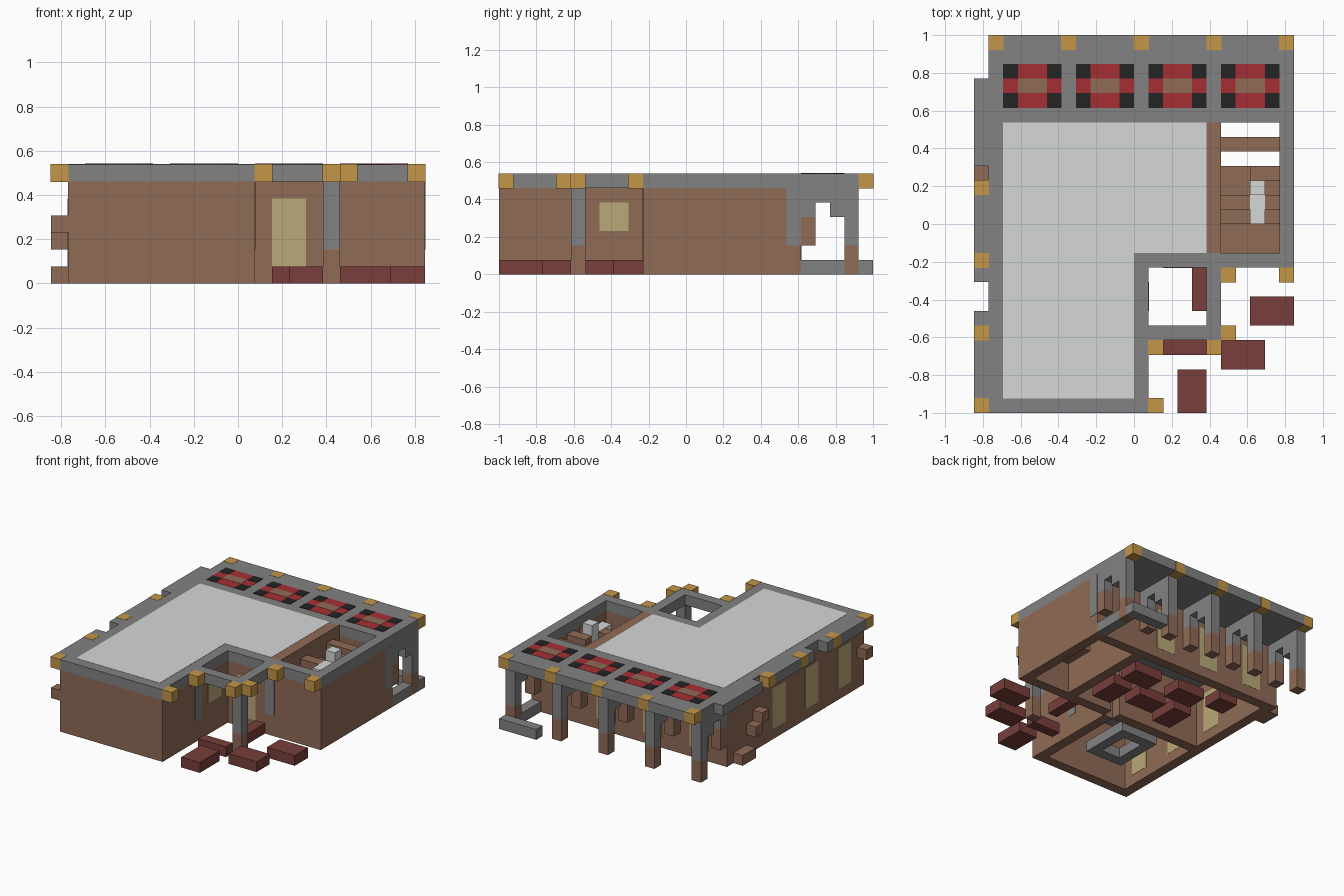
import bpy
from mathutils import Vector

old = bpy.data.objects.get("Cube")
if old:
    bpy.data.objects.remove(old, do_unlink=True)

UNIT = 2 / 26                      # one building block
ORIGIN = Vector((-11, -13, 0))     # grid corner, in blocks
THIN = 0.02                        # plate thickness, in blocks


def material(name, hex_code):
    def linear(text):
        c = int(text, 16) / 255
        return c / 12.92 if c < 0.04045 else ((c + 0.055) / 1.055) ** 2.4
    colour = [linear(hex_code[n:n + 2]) for n in (0, 2, 4)] + [1]
    mat = bpy.data.materials.new(name)
    mat.use_nodes = True
    mat.diffuse_color = colour
    mat.node_tree.nodes["Principled BSDF"].inputs["Base Color"].default_value = colour
    return mat


grey = material("grey_concrete", "828282")
pale = material("pale_panel", "D5D8D6")
brown = material("brown_wall", "906B56")
amber = material("amber_beam_end", "C49648")
maroon = material("maroon_paving", "783F3B")
red = material("red_paint", "A62F33")
black = material("black_paint", "242424")
olive = material("olive_glass", "BAAA79")


def box(name, mat, low, high):
    """Box between two grid corners."""
    a, b = Vector(low), Vector(high)
    corners = [(x, y, z) for x in (a.x, b.x) for y in (a.y, b.y) for z in (a.z, b.z)]
    faces = [(0, 1, 3, 2), (4, 6, 7, 5), (0, 4, 5, 1), (2, 3, 7, 6), (0, 2, 6, 4), (1, 5, 7, 3)]
    mesh = bpy.data.meshes.new(name)
    mesh.from_pydata([(Vector(c) + ORIGIN) * UNIT for c in corners], [], faces)
    mesh.materials.append(mat)
    obj = bpy.data.objects.new(name, mesh)
    bpy.context.collection.objects.link(obj)
    return obj


def slab(name, mat, x0, y0, x1, y1, bottom, top):
    return box(name, mat, (x0, y0, bottom), (x1, y1, top))


WALL_TOP, ROOF_TOP = 6, 7


def wall(name, x0, y0, x1, y1, top=WALL_TOP):
    return slab(name, brown, x0, y0, x1, y1, 0, top)


def roof(name, x0, y0, x1, y1):
    return slab(name, grey, x0, y0, x1, y1, WALL_TOP, ROOF_TOP)


def paint(name, mat, x0, y0, x1, y1, layer=1):
    return slab(name, mat, x0, y0, x1, y1, ROOF_TOP, ROOF_TOP + THIN * layer)


# Walls
wall("front_wall", 1, 0, 12, 1)
wall("left_wing_inner_wall", 11, 1, 12, 10)
wall("porch_back_wall", 12, 10, 22, 11)
wall("side_wall", 21, 11, 22, 21)
wall("back_wall", 1, 20, 21, 21)
wall("long_wall", 1, 1, 2, 20)
wall("stair_partition", 16, 11, 17, 20, ROOF_TOP)
wall("room_partition", 2, 10, 11, 11)

# Roof slabs and overhang
roof("back_roof", 1, 20, 22, 26)
roof("wing_roof", 1, 0, 12, 20)
roof("middle_roof", 12, 10, 16, 20)
roof("stair_front_edge", 16, 10, 22, 11)
roof("stair_side_edge", 21, 11, 22, 20)
roof("porch_side_beam", 16, 6, 17, 10)
roof("porch_front_beam", 12, 5, 17, 6)
for start, end in ((0, 7), (9, 16), (17, 23)):
    roof("overhang", 0, start, 1, end)

# Pale roof panel
paint("pale_panel_wing", pale, 2, 1, 11, 20)
paint("pale_panel_middle", pale, 11, 11, 16, 20)

# Painted roof bays
for bay in range(4):
    x, y = 2 + 5 * bay, 21
    paint("bay_red", red, x, y, x + 4, y + 3)
    paint("bay_centre", brown, x + 1, y + 1, x + 3, y + 2, 2)
    for dx in (0, 3):
        for dy in (0, 2):
            paint("bay_corner", black, x + dx, y + dy, x + dx + 1, y + dy + 1, 2)

# Beam ends
ends = [(0, y) for y in range(0, 20, 5)] + [(x, 25) for x in range(1, 26, 5)]
ends += [(12, 0), (12, 4), (16, 4), (17, 5), (17, 9), (21, 9)]
for x, y in ends:
    slab("beam_end", amber, x - THIN, y - THIN, x + 1 + THIN, y + 1 + THIN,
         WALL_TOP - THIN, ROOF_TOP + THIN)


def post(x, y):
    slab("post_base", brown, x, y, x + 1, y + 1, 0, 2)
    slab("post_shaft", grey, x, y, x + 1, y + 1, 2, WALL_TOP)


# Porch post and back arcade with stepped brackets
post(16, 5)
for x in range(1, 26, 5):
    post(x, 24)
    slab("bracket_outer", grey, x, 23, x + 1, 24, 4, WALL_TOP)
    slab("bracket_middle", grey, x, 22, x + 1, 23, 5, WALL_TOP)
    slab("bracket_inner", grey, x, 21, x + 1, 22, 4, WALL_TOP)
    slab("bracket_foot", brown, x, 21, x + 1, 22, 2, 4)
    slab("back_pilaster", grey, x, 21, x + 1, 21 + THIN, 2, WALL_TOP)

# Low kerb at the arcade corner
slab("kerb_side", grey, 21, 21, 22, 24, 0, 1)
slab("kerb_back", grey, 18, 25, 22, 26, 0, 1)

# Painted pilasters
slab("side_pilaster", grey, 22, 20, 22 + THIN, 21, 2, WALL_TOP)
slab("wing_pilaster", grey, 12, 5, 12 + THIN, 6, 2, WALL_TOP)
slab("porch_pilaster", grey, 16, 10 - THIN, 17, 10, 2, WALL_TOP)

# Door and windows
slab("door", olive, 13, 10 - THIN, 15, 10, 1, 5)
slab("porch_window", olive, 12, 7, 12 + THIN, 9, 3, 5)
for y in (2, 7, 12):
    slab("tall_window", olive, 1 - THIN, y, 1, y + 2, 1, 5)
    slab("tall_window_inside", olive, 2, y, 2 + THIN, y + 2, 1, 5)
for x in (3, 8, 13):
    slab("back_window", olive, x, 21, x + 2, 21 + THIN, 1, 5)

# Blocks on the long wall
slab("wall_block_front", brown, 0, 0, 1, 1, 3, 4)
slab("wall_block_back", brown, 0, 16, 1, 17, 3, 4)
slab("wall_block_low", brown, 0, 17, 1, 18, 2, 3)
slab("wall_step", brown, 0, 18, 1, 20, 0, 1)

# Open stair room
slab("landing", brown, 17, 11, 21, 13, 3, 4)
for n in range(2):
    slab("stair", brown, 17, 13 + n, 21, 14 + n, 3 + n, 5 + n)
slab("upper_landing", brown, 17, 15, 19, 17, 4, 5)
slab("stair_turn", brown, 19, 15, 21, 16, 4, 5)
slab("stair_end", brown, 19, 16, 21, 17, 5, 6)
slab("cross_beam", brown, 17, 18, 21, 19, 5, 6)
slab("rail_low", pale, 19, 13, 20, 15, 3, 6 + THIN)
slab("rail_high", pale, 19, 15, 20, 16, 3, ROOF_TOP)

# Paving stones outside and in the main room
stones = ((15, 7, 16, 10), (13, 4, 16, 5), (14, 0, 16, 3), (17, 3, 20, 5), (19, 6, 22, 8),
          (13, 12, 15, 15), (9, 13, 12, 15), (12, 16, 15, 18), (7, 16, 10, 18),
          (4, 17, 6, 19), (6, 12, 8, 15))
for x0, y0, x1, y1 in stones:
    slab("paving_stone", maroon, x0, y0, x1, y1, 0, 1)

# Grey counter ring in the wing
for x0, y0, x1, y1 in ((5, 4, 9, 5), (5, 8, 9, 9), (5, 5, 6, 8), (8, 5, 9, 8)):
    slab("counter", grey, x0, y0, x1, y1, 0, 1)
